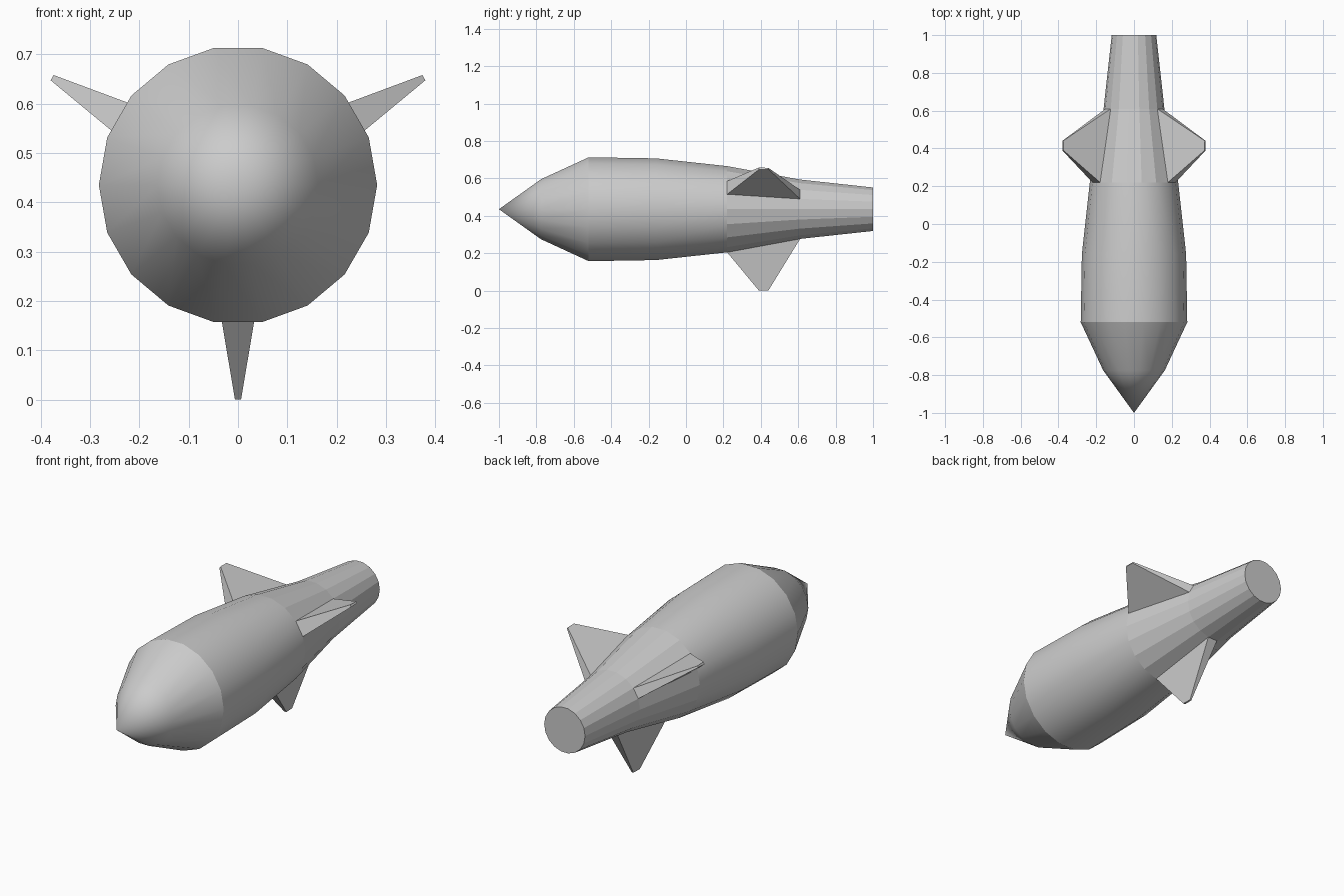
import bpy, bmesh
from math import sin, cos, radians, atan2, degrees
from mathutils import Vector

if "Cube" in bpy.data.objects:
    bpy.data.objects.remove(bpy.data.objects["Cube"])

SIDES = 18
AXIS_Z = 0.435
NOSE_RING, TAIL_Y = -0.52, 0.22
# (y, radius) stations behind the pointed nose
PROFILE = [(-0.775, 0.163), (NOSE_RING, 0.282), (-0.16, 0.276),
           (TAIL_Y, 0.234), (0.61, 0.161), (1.0, 0.118)]
FIN_ANGLES = (30, 150, 270)

bm = bmesh.new()

# Lathed hull along y
tip = bm.verts.new((0, -1, AXIS_Z))
rings = []
for y, r in PROFILE:
    angles = [radians(360 * i / SIDES) for i in range(SIDES)]
    rings.append([bm.verts.new((r * cos(a), y, AXIS_Z + r * sin(a))) for a in angles])

for i in range(SIDES):
    j = (i + 1) % SIDES
    bm.faces.new((tip, rings[0][i], rings[0][j]))
    for a, b in zip(rings, rings[1:]):
        bm.faces.new((a[i], b[i], b[j], a[j]))
bm.faces.new(rings[-1])

# Fins: hull faces extruded outward and tapered to a small flat tip
for angle in FIN_ANGLES:
    i = int((angle - 10) / 20)
    corners = {rings[3][i], rings[3][i + 1], rings[4][i], rings[4][i + 1]}
    root = next(f for f in bm.faces if set(f.verts) == corners)
    fin_tip = bmesh.ops.extrude_discrete_faces(bm, faces=[root])["faces"][0]
    out = Vector((cos(radians(angle)), 0, sin(radians(angle))))
    side = Vector((-out.z, 0, out.x))
    for v in fin_tip.verts:
        across = (v.co - Vector((0, 0, AXIS_Z))).dot(side)
        y = 0.415 + (v.co.y - 0.415) * 0.13
        v.co = out * AXIS_Z + side * across * 0.15 + Vector((0, y, AXIS_Z))

bmesh.ops.recalc_face_normals(bm, faces=bm.faces[:])

# Smooth nose and barrel with a crisp shoulder, faceted tail and fins
for f in bm.faces:
    f.smooth = f.calc_center_median().y < TAIL_Y
for e in bm.edges:
    if all(abs(v.co.y - NOSE_RING) < 1e-4 for v in e.verts):
        e.smooth = False

mesh = bpy.data.meshes.new("finned_hull")
bm.to_mesh(mesh)
bm.free()
hull = bpy.data.objects.new("finned_hull", mesh)
bpy.context.collection.objects.link(hull)
